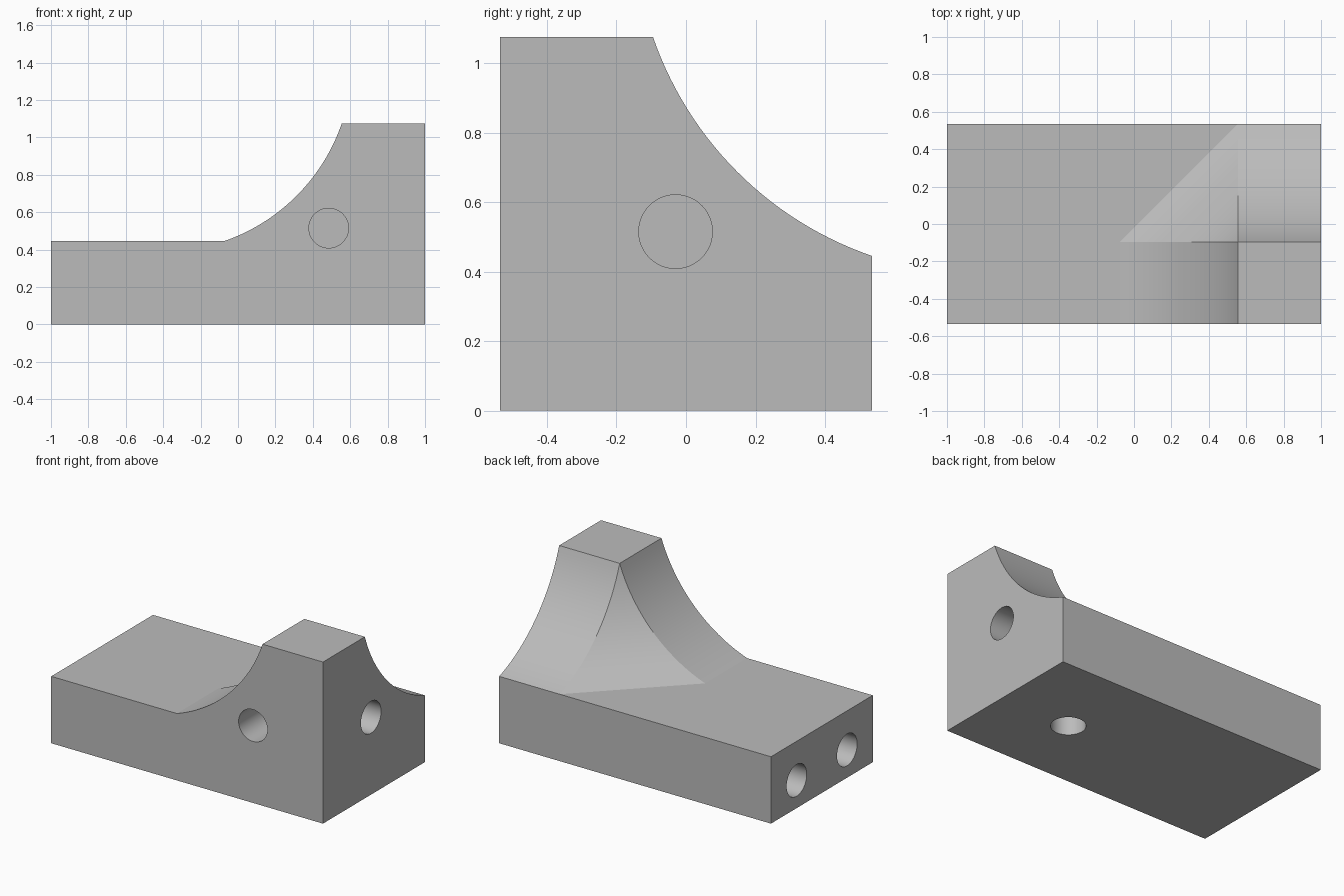
import bpy, bmesh, math
from mathutils import Vector

cube = bpy.data.objects.get("Cube")
if cube:
    bpy.data.objects.remove(cube, do_unlink=True)

HALF_Y = 0.535            # half depth of the block
BASE, TOP = 0.445, 1.075  # base and tower heights
TX, TY = 0.555, -0.095    # inner corner of the tower top
RUN = 0.63                # reach of the concave flare
STEPS = 28

grey = bpy.data.materials.new("light_grey")
grey.use_nodes = True
colour = (0.5, 0.5, 0.5, 1)
grey.diffuse_color = colour
grey.node_tree.nodes["Principled BSDF"].inputs["Base Color"].default_value = colour


def flare_profile():
    """Concave arc as (outward offset, height), from tower top to base."""
    centre, radius = 0.96, 1.015
    start = math.atan2(RUN - centre, -centre)
    end = math.atan2(-centre, RUN - centre)
    pts = []
    for i in range(STEPS + 1):
        a = start + (end - start) * i / STEPS
        pts.append((centre + radius * math.cos(a), BASE + centre + radius * math.sin(a)))
    pts[0], pts[-1] = (0, TOP), (RUN, BASE)
    return pts


# Block: tower flaring on two sides into a low slab
bm = bmesh.new()
rings = []
for r, z in flare_profile():
    plan = [(1, TY + r), (TX, TY + r), (TX - r, TY), (TX - r, -HALF_Y)]
    rings.append([bm.verts.new((x, y, z)) for x, y in plan])
for upper, lower in zip(rings, rings[1:]):
    for k in range(3):
        bm.faces.new((upper[k], upper[k + 1], lower[k + 1], lower[k]))

tower_corner = bm.verts.new((1, -HALF_Y, TOP))
end_back = bm.verts.new((-1, HALF_Y, BASE))
end_front = bm.verts.new((-1, -HALF_Y, BASE))
floor = [bm.verts.new((x, y, 0)) for x, y in
         ((-1, -HALF_Y), (1, -HALF_Y), (1, HALF_Y), (-1, HALF_Y))]
last = rings[-1]
bm.faces.new(rings[0] + [tower_corner])                                # tower top
bm.faces.new([last[1], end_back, end_front, last[3], last[2]])         # slab top
bm.faces.new([floor[0], floor[1], tower_corner] + [r[3] for r in rings] + [end_front])
bm.faces.new([floor[1], floor[2]] + [r[0] for r in reversed(rings)] + [tower_corner])
bm.faces.new([floor[2], floor[3], end_back, last[1], last[0]])         # back
bm.faces.new([floor[3], floor[0], end_front, end_back])                # low end
bm.faces.new(floor)
bmesh.ops.recalc_face_normals(bm, faces=bm.faces[:])
mesh = bpy.data.meshes.new("flared_block")
bm.to_mesh(mesh)
bm.free()
block = bpy.data.objects.new("flared_block", mesh)
bpy.context.collection.objects.link(block)
mesh.materials.append(grey)

# Round blind holes: mouth position and drilling direction
holes = [((0.485, -HALF_Y, 0.515), (0, 1, 0)),
         ((1, -0.03, 0.515), (-1, 0, 0)),
         ((0.485, -0.03, 0), (0, 0, 1)),
         ((-1, 0.265, 0.185), (1, 0, 0)),
         ((-1, -0.265, 0.185), (1, 0, 0))]
DEPTH, LEAD = 0.3, 0.05
bpy.context.view_layer.objects.active = block
for mouth, direction in holes:
    d = Vector(direction)
    bpy.ops.mesh.primitive_cylinder_add(
        vertices=48, radius=0.106, depth=DEPTH + LEAD,
        location=Vector(mouth) + d * (DEPTH - LEAD) / 2,
        rotation=d.to_track_quat('Z', 'Y').to_euler())
    drill = bpy.context.object
    drill.name = "hole_cutter"
    drill.hide_render = True
    drill.data.materials.append(grey)
    bpy.context.view_layer.objects.active = block
    cut = block.modifiers.new("hole", 'BOOLEAN')
    cut.operation, cut.solver, cut.object = 'DIFFERENCE', 'EXACT', drill
    bpy.ops.object.modifier_apply(modifier=cut.name)
    bpy.data.objects.remove(drill, do_unlink=True)

# Smooth the curved walls, keep the edges crisp
bpy.ops.object.select_all(action='DESELECT')
block.select_set(True)
bpy.context.view_layer.objects.active = block
bpy.ops.object.shade_smooth_by_angle(angle=math.radians(15))
